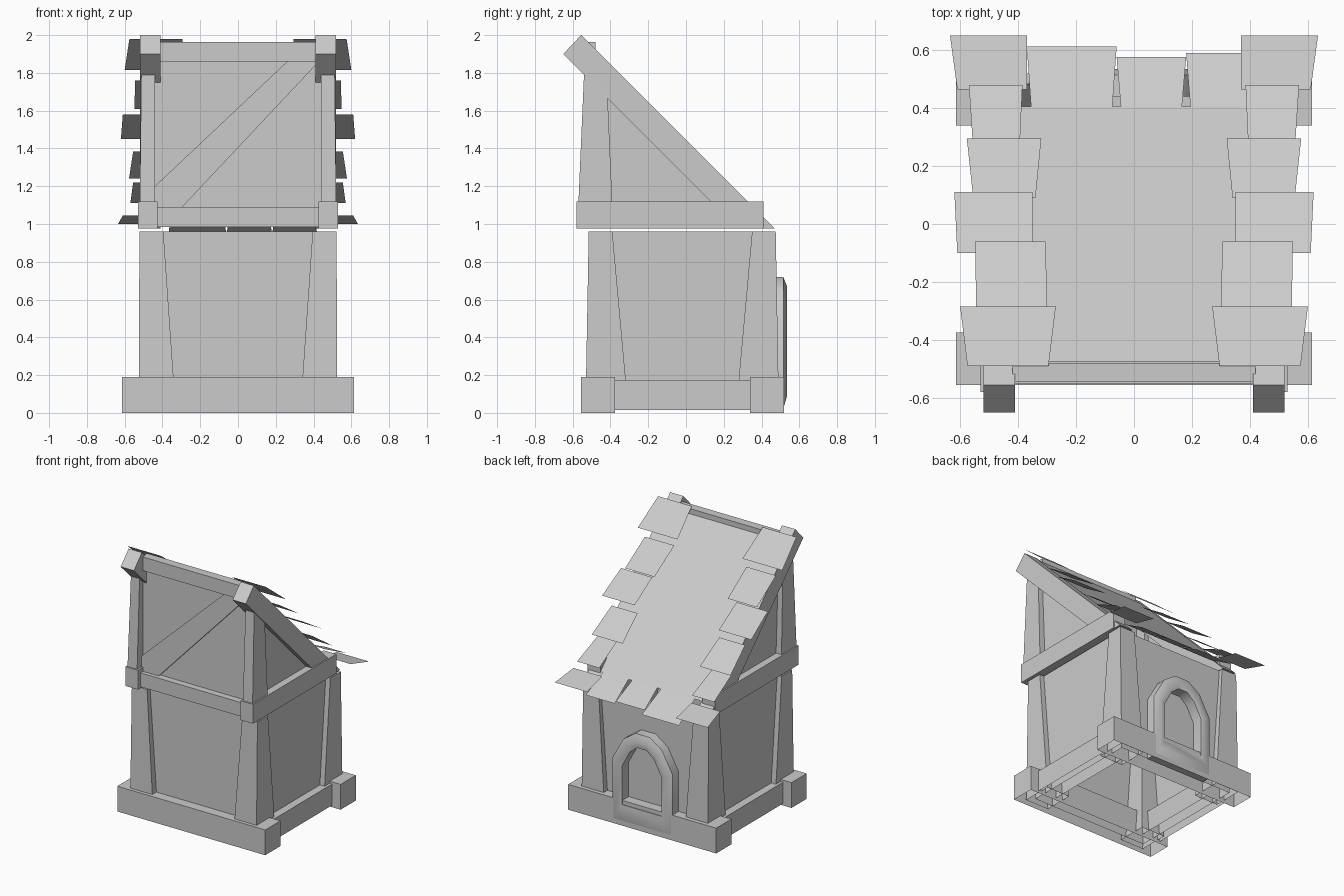
import bpy
from math import radians

if "Cube" in bpy.data.objects:
    bpy.data.objects.remove(bpy.data.objects["Cube"])


def make(name, verts, faces):
    me = bpy.data.meshes.new(name)
    me.from_pydata(verts, [], faces)
    me.update()
    ob = bpy.data.objects.new(name, me)
    bpy.context.collection.objects.link(ob)
    return ob


def mirror(ob, x=True, y=False):
    m = ob.modifiers.new("mirror", 'MIRROR')
    m.use_axis = (x, y, False)
    m.use_mirror_merge = False
    return ob


def taper(name, b, t, z0, z1, bottom=True):
    """Box with separate bottom and top rectangles (x0, x1, y0, y1)."""
    v = [(x, y, z) for (x0, x1, y0, y1), z in ((b, z0), (t, z1))
         for x, y in ((x0, y0), (x1, y0), (x1, y1), (x0, y1))]
    f = [(4, 5, 6, 7)] + [(i, (i + 1) % 4, 4 + (i + 1) % 4, 4 + i) for i in range(4)]
    if bottom:
        f.append((3, 2, 1, 0))
    return make(name, v, f)


def box(name, x0, x1, y0, y1, z0, z1, bottom=True):
    r = (x0, x1, y0, y1)
    return taper(name, r, r, z0, z1, bottom)


def prism(name, pts, a, b, axis):
    """Extrude a profile along x (pts are y,z) or along y (pts are x,z)."""
    n = len(pts)
    v = [(d, p, q) if axis == 'x' else (p, d, q) for d in (a, b) for p, q in pts]
    f = [tuple(range(n))[::-1], tuple(range(n, 2 * n))]
    f += [(i, (i + 1) % n, n + (i + 1) % n, n + i) for i in range(n)]
    return make(name, v, f)


# Base frame, open underneath
box("front_base_beam", -0.615, 0.615, -0.555, -0.375, 0, 0.19, False)
box("back_base_beam", -0.615, 0.615, 0.34, 0.52, 0, 0.19, False)
mirror(box("side_base_beams", 0.39, 0.545, -0.375, 0.34, 0.015, 0.175, False))

# Tapered lower corner posts
mirror(taper("front_lower_posts", (0.33, 0.525, -0.532, -0.305),
             (0.395, 0.522, -0.515, -0.39), 0.02, 0.96, False))
mirror(taper("back_lower_posts", (0.33, 0.525, 0.265, 0.492),
             (0.395, 0.522, 0.35, 0.475), 0.02, 0.96, False))

# Hollow lower walls
wx, wf, wb = 0.485, -0.48, 0.445
make("lower_walls",
     [(x, y, z) for z in (0.02, 0.96)
      for x, y in ((-wx, wf), (wx, wf), (wx, wb), (-wx, wb))],
     [(i, (i + 1) % 4, 4 + (i + 1) % 4, 4 + i) for i in range(4)])

# Middle frame
mirror(box("side_middle_beams", 0.425, 0.53, -0.58, 0.41, 0.975, 1.12))
box("front_middle_beam", -0.43, 0.43, -0.55, -0.46, 0.985, 1.09)

# Upper front: posts, top beam, panel and diagonal brace
mirror(taper("upper_posts", (0.44, 0.52, -0.57, -0.39),
             (0.44, 0.512, -0.54, -0.42), 1.1, 1.79))
box("front_top_beam", -0.42, 0.42, -0.545, -0.48, 1.86, 1.963)
make("upper_front_panel", [(-0.46, -0.5, 1.05), (0.46, -0.5, 1.05),
                           (0.46, -0.5, 1.9), (-0.46, -0.5, 1.9)], [(0, 1, 2, 3)])
prism("diagonal_brace", [(-0.44, 1.09), (-0.295, 1.09), (0.41, 1.84), (0.41, 1.86),
                         (0.26, 1.86), (-0.44, 1.2)], -0.52, -0.49, 'y')

# Triangular side panels
mirror(make("upper_side_panels", [(0.475, -0.5, 1.05), (0.475, 0.3, 1.05),
                                  (0.475, -0.5, 1.85)], [(0, 1, 2)]))

# Rafters and roof sheet
mirror(prism("rafters", [(-0.65, 1.9), (-0.555, 2.0), (0.47, 0.975), (0.275, 0.975)],
             0.41, 0.52, 'x'))
make("roof_sheet", [(-0.46, -0.475, 1.927), (-0.46, 0.405, 1.047),
                    (0.46, 0.405, 1.047), (0.46, -0.475, 1.927)], [(0, 1, 2, 3)])

# Loose edge shingles: y/z upper, y/z lower, x inner/outer upper, x inner/outer lower
edge = [(-0.49, 1.98, -0.285, 1.815, 0.295, 0.575, 0.27, 0.60),
        (-0.29, 1.76, -0.06, 1.61, 0.30, 0.545, 0.305, 0.548),
        (-0.10, 1.58, 0.11, 1.45, 0.35, 0.61, 0.35, 0.62),
        (0.09, 1.385, 0.295, 1.24, 0.34, 0.555, 0.32, 0.577),
        (0.255, 1.22, 0.48, 1.11, 0.395, 0.555, 0.385, 0.57),
        (0.465, 1.045, 0.65, 1.0, 0.37, 0.61, 0.37, 0.635)]
for i, (ya, za, yb, zb, a, b, c, d) in enumerate(edge):
    mirror(make(f"edge_shingle_{i + 1}", [(a, ya, za), (c, yb, zb), (d, yb, zb), (b, ya, za)],
                [(0, 1, 2, 3)]))

# Eave shingles along the bottom of the roof
for i, (x0, x1, y, z) in enumerate([(-0.37, -0.06, 0.612, 0.93), (-0.06, 0.18, 0.577, 0.95),
                                    (0.18, 0.42, 0.59, 0.94)]):
    make(f"eave_shingle_{i + 1}", [(x0 + 0.015, 0.40, 1.05), (x0, y, z), (x1, y, z),
                                   (x1 - 0.015, 0.40, 1.05)], [(0, 1, 2, 3)])

# Arched door surround with a solid foot panel, smooth shaded
outer = [(0.25, 0.02), (0.25, 0.49), (0.16, 0.65), (0.06, 0.72)]
inner = [(0.165, 0.16), (0.165, 0.45), (0.10, 0.57), (0.04, 0.62)]
outer += [(-x, z) for x, z in outer[::-1]]
inner += [(-x, z) for x, z in inner[::-1]]
n = len(outer)
mid = [((a + c) / 2, (b + d) / 2) for (a, b), (c, d) in zip(outer, inner)]
rings = [(outer, 0.44), (outer, 0.515), (mid, 0.535), (inner, 0.525), (inner, 0.44)]
door = make("door_surround", [(x, y, z) for ring, y in rings for x, z in ring],
            [(r * n + i, r * n + (i + 1) % n, (r + 1) * n + (i + 1) % n, (r + 1) * n + i)
             for r in range(4) for i in range(n)])
bpy.context.view_layer.objects.active = door
door.select_set(True)
bpy.ops.object.shade_smooth_by_angle(angle=radians(50))
